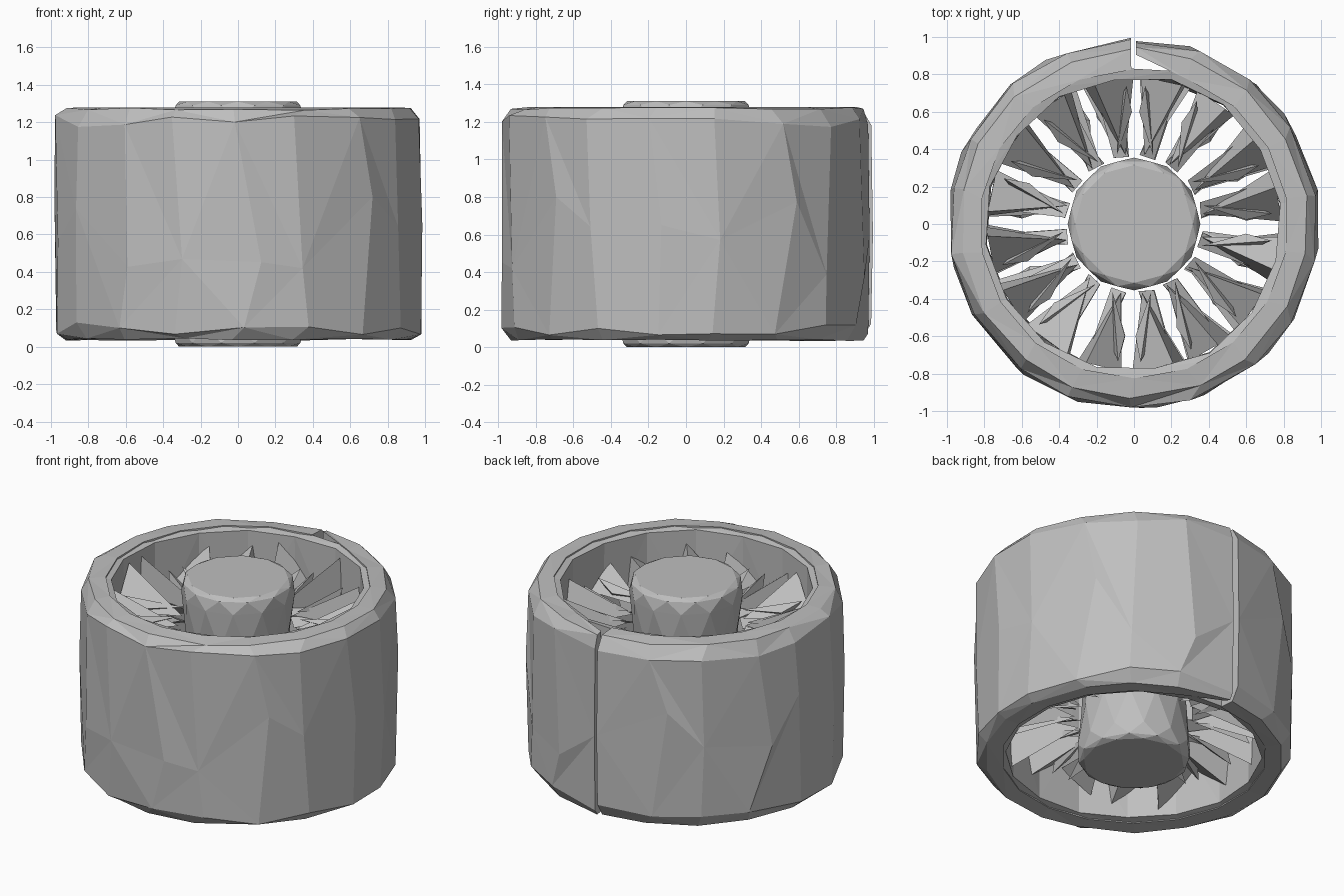
import bpy, bmesh, math, random

if "Cube" in bpy.data.objects:
    bpy.data.objects.remove(bpy.data.objects["Cube"])

random.seed(11)
MID = 0.655                      # mid height of the wheel
grey = bpy.data.materials.new("plain grey")
grey.diffuse_color = (0.52, 0.52, 0.52, 1)
grey.use_nodes = True
grey.node_tree.nodes["Principled BSDF"].inputs["Base Color"].default_value = grey.diffuse_color


def finish(name, bm):
    bmesh.ops.recalc_face_normals(bm, faces=bm.faces)
    mesh = bpy.data.meshes.new(name)
    bm.to_mesh(mesh)
    bm.free()
    mesh.materials.append(grey)
    ob = bpy.data.objects.new(name, mesh)
    bpy.context.collection.objects.link(ob)
    return ob


def polar(r, deg, z):
    a = math.radians(deg)
    return (r * math.cos(a), r * math.sin(a), z)


def sweep(name, profile, angles, closed, jitter):
    """Sweep a closed (radius, z) profile round the axis as triangles."""
    bm = bmesh.new()
    cols = []
    for i, ang in enumerate(angles):
        col = []
        for j, (r, z) in enumerate(profile):
            dr, da, dz = jitter(i, j)
            col.append(bm.verts.new(polar(r + dr, ang + da, z + dz)))
        cols.append(col)
    n, m = len(cols), len(profile)
    for i in range(n if closed else n - 1):
        a, b = cols[i], cols[(i + 1) % n]
        for j in range(m):
            k = (j + 1) % m
            if (i + j) % 2:
                bm.faces.new((a[j], b[j], b[k]))
                bm.faces.new((a[j], b[k], a[k]))
            else:
                bm.faces.new((a[j], b[j], a[k]))
                bm.faces.new((b[j], b[k], a[k]))
    if not closed:
        bm.faces.new(cols[0])
        bm.faces.new(cols[-1][::-1])
    return finish(name, bm)


# Faceted tread, wrapped round with a narrow open seam at the back
tread_profile = [(0.825, 0.045), (0.925, 0.04), (0.98, 0.1), (0.988, 0.6),
                 (0.98, 1.21), (0.925, 1.272), (0.825, 1.28)]
COLS = 19
tread_angles = [91 + 358.3 * i / (COLS - 1) for i in range(COLS)]


def tread_jitter(i, j):
    if j in (0, 6):
        return (0.08 if i == COLS - 1 else 0), 0, 0
    edge = i in (0, COLS - 1)
    turn = 0 if edge else random.uniform(-2.5, 2.5) + (5 if j == 3 and i % 2 else 0)
    rise = random.uniform(-0.25, 0.25) if j == 3 else random.uniform(-0.04, 0.03)
    if j in (1, 5):
        rise *= 0.2
    out = random.uniform(0.0, 0.013)
    if i == COLS - 1:
        out = -0.01 if j in (2, 3, 4) else 0.02
    return out, turn, rise


sweep("tread", tread_profile, tread_angles, False, tread_jitter)

# Inner rim that carries the spokes
rim_profile = [(0.785, 0.06), (0.845, 0.048), (0.845, 1.275), (0.785, 1.262), (0.795, MID)]
sweep("inner_rim", rim_profile, [i * 22.5 + 8 for i in range(16)], True,
      lambda i, j: (random.uniform(-0.012, 0.015) if j in (0, 3) else 0, 0, 0))

# Hub drum with thin raised caps at both ends
bm = bmesh.new()
rings = [(0.315, 0.0), (0.345, 0.02), (0.355, 0.1), (0.33, 0.36), (0.315, MID),
         (0.33, 0.95), (0.355, 1.21), (0.345, 1.29), (0.315, 1.31)]
loops = [[bm.verts.new(polar(r, i * 30 + (15 if k % 2 else 0), z)) for i in range(12)]
         for k, (r, z) in enumerate(rings)]
for k in range(len(loops) - 1):
    a, b = loops[k], loops[k + 1]
    for i in range(12):
        n = (i + 1) % 12
        if k % 2 == 0:
            bm.faces.new((a[i], a[n], b[i]))
            bm.faces.new((a[n], b[n], b[i]))
        else:
            bm.faces.new((a[i], b[n], b[i]))
            bm.faces.new((a[i], a[n], b[n]))
bm.faces.new(loops[0][::-1])
bm.faces.new(loops[-1])
finish("hub", bm)


# Spoke sets: tilted jagged wedges flaring from the hub to the rim, one per side
def spoke_set(name, side):
    bm = bmesh.new()

    def shard(points):
        v = [bm.verts.new(polar(r, a, MID + side * h)) for r, a, h in points]
        for f in ((0, 1, 2), (0, 3, 1), (0, 2, 3), (1, 3, 2)):
            bm.faces.new([v[i] for i in f])

    for i in range(16):
        a = i * 22.5 + 10 + random.uniform(-1.5, 1.5)
        w = random.uniform(8.5, 10.5)
        s = random.choice((-1, 1))
        peak = random.uniform(0.46, 0.57)
        # broad tilted blade with its peak on the rim
        shard([(0.37, a - 3 * s, 0.32), (0.785, a + s * w * random.uniform(0.3, 0.9), peak),
               (0.79, a - s * w, 0.32), (0.79, a + s * w, 0.22)])
        # flat web that widens the foot at the hub
        shard([(0.36, a - 6, 0.26), (0.37, a + 7, 0.30),
               (0.785, a + 6 * s, 0.30), (0.6, a, 0.2)])
        # slender splinter leaning off the blade
        shard([(0.38, a + 4 * s, 0.36), (0.74, a - s * 7, 0.42),
               (0.60, a - s * 9, 0.36), (0.66, a - s * 3, 0.30)])
    finish(name, bm)


spoke_set("upper_spokes", 1)
spoke_set("lower_spokes", -1)
